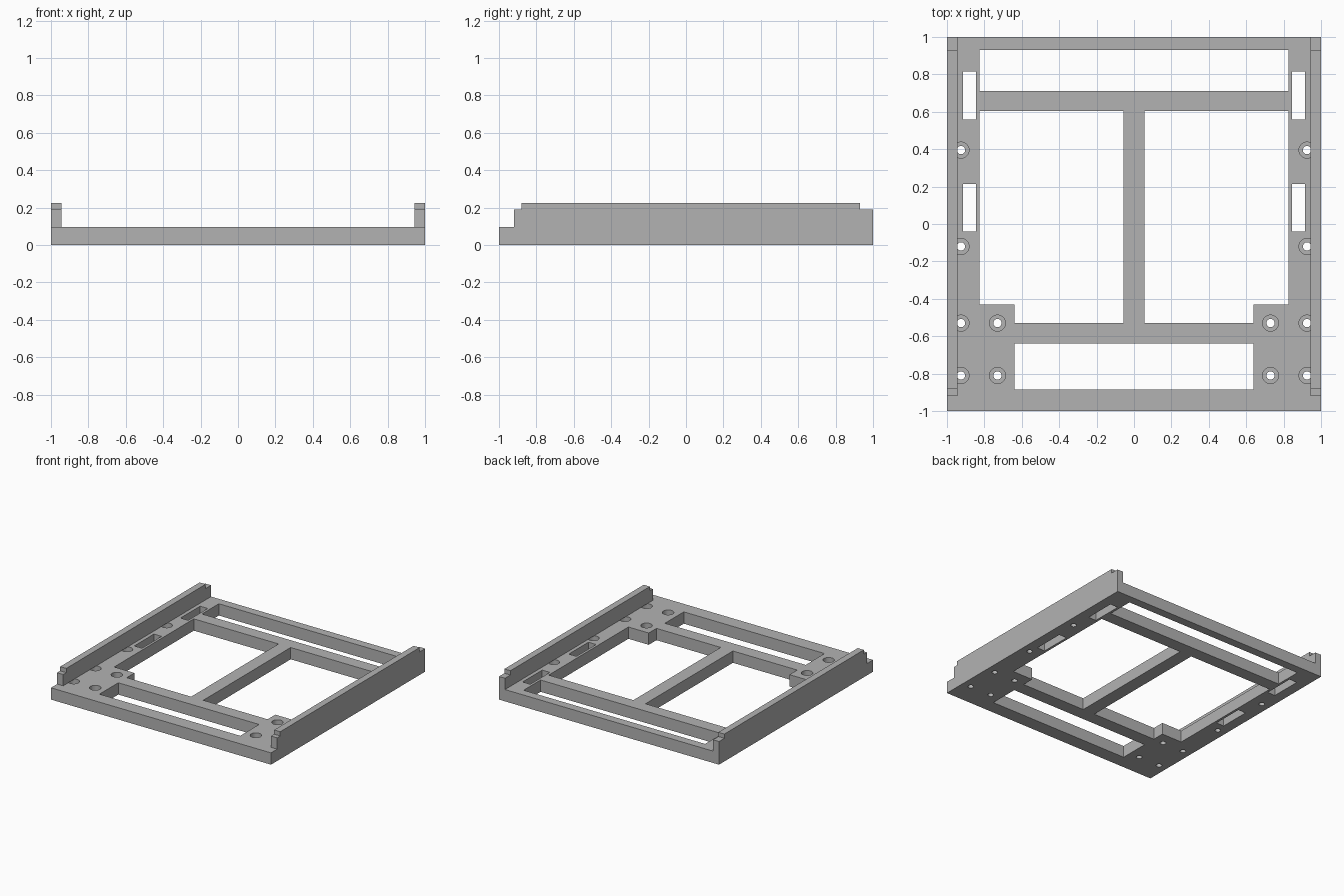
import bpy
import bmesh
from mathutils import Matrix

if "Cube" in bpy.data.objects:
    bpy.data.objects.remove(bpy.data.objects["Cube"], do_unlink=True)

BASE = 0.097          # plate thickness
RAIL_IN = 0.945       # inner face of the side rails
LIP = 0.05            # depth of the screw counterbores

grey = bpy.data.materials.new("plain grey")
grey.use_nodes = True
grey.diffuse_color = (0.45, 0.45, 0.45, 1)
grey.node_tree.nodes["Principled BSDF"].inputs["Base Color"].default_value = (0.45, 0.45, 0.45, 1)


def prism(bm, points, vector):
    """Closed solid from a flat outline swept along a vector."""
    face = bm.faces.new([bm.verts.new(p) for p in points])
    swept = bmesh.ops.extrude_face_region(bm, geom=[face], use_keep_orig=True)
    moved = [g for g in swept["geom"] if isinstance(g, bmesh.types.BMVert)]
    bmesh.ops.translate(bm, verts=moved, vec=vector)


def box(bm, x0, x1, y0, y1, z0, z1):
    prism(bm, [(x0, y0, z0), (x1, y0, z0), (x1, y1, z0), (x0, y1, z0)], (0, 0, z1 - z0))


def cylinder(bm, x, y, radius, z0, z1):
    bmesh.ops.create_cone(bm, cap_ends=True, segments=32, radius1=radius, radius2=radius,
                          depth=z1 - z0, matrix=Matrix.Translation((x, y, (z0 + z1) / 2)))


def finish(bm, name):
    bmesh.ops.recalc_face_normals(bm, faces=bm.faces[:])
    mesh = bpy.data.meshes.new(name)
    bm.to_mesh(mesh)
    bm.free()
    mesh.materials.append(grey)
    obj = bpy.data.objects.new(name, mesh)
    bpy.context.collection.objects.link(obj)
    return obj


# Base plate
bm = bmesh.new()
box(bm, -1, 1, -1, 1, 0, BASE)
frame = finish(bm, "mounting_frame")

# Large openings and side slots
bm = bmesh.new()
low, high = -0.1, 0.2
box(bm, -0.825, 0.825, 0.71, 0.93, low, high)
box(bm, -0.64, 0.64, -0.885, -0.64, low, high)
for s in (-1, 1):
    outline = [(0.055, -0.53), (0.64, -0.53), (0.64, -0.43),
               (0.825, -0.43), (0.825, 0.605), (0.055, 0.605)]
    prism(bm, [(s * x, y, low) for x, y in outline], (0, 0, high - low))
    for y in (-0.04, 0.56):
        x0, x1 = sorted((s * 0.845, s * 0.915))
        box(bm, x0, x1, y, y + 0.255, low, high)
openings = finish(bm, "opening_cutter")

# Screw holes with wider counterbores above
shafts, bores = bmesh.new(), bmesh.new()
spots = [(0.925, y) for y in (0.395, -0.12, -0.53, -0.81)] + [(0.73, -0.53), (0.73, -0.81)]
for s in (-1, 1):
    for x, y in spots:
        cylinder(shafts, s * x, y, 0.022, low, high)
        cylinder(bores, s * x, y, 0.043, BASE - LIP, high)
screw_shafts = finish(shafts, "screw_shaft_cutter")
screw_bores = finish(bores, "screw_bore_cutter")

# Raised side rails with stepped ends
bm = bmesh.new()
side = [(-0.92, BASE), (1, BASE), (1, 0.19), (0.93, 0.19),
        (0.93, 0.225), (-0.88, 0.225), (-0.88, 0.19), (-0.92, 0.19)]
for s in (-1, 1):
    prism(bm, [(s * RAIL_IN, y, z) for y, z in side], (s * (1 - RAIL_IN), 0, 0))
rails = finish(bm, "side_rails")

# Combine everything into one solid frame
tools = [(openings, "DIFFERENCE"), (screw_bores, "DIFFERENCE"),
         (screw_shafts, "DIFFERENCE"), (rails, "UNION")]
for tool, operation in tools:
    mod = frame.modifiers.new(tool.name, "BOOLEAN")
    mod.object = tool
    mod.operation = operation
    mod.solver = "EXACT"
    tool.hide_render = True

bpy.context.view_layer.update()
solid = bpy.data.meshes.new_from_object(frame.evaluated_get(bpy.context.evaluated_depsgraph_get()))
frame.modifiers.clear()
frame.data = solid
for tool, operation in tools:
    bpy.data.objects.remove(tool, do_unlink=True)
